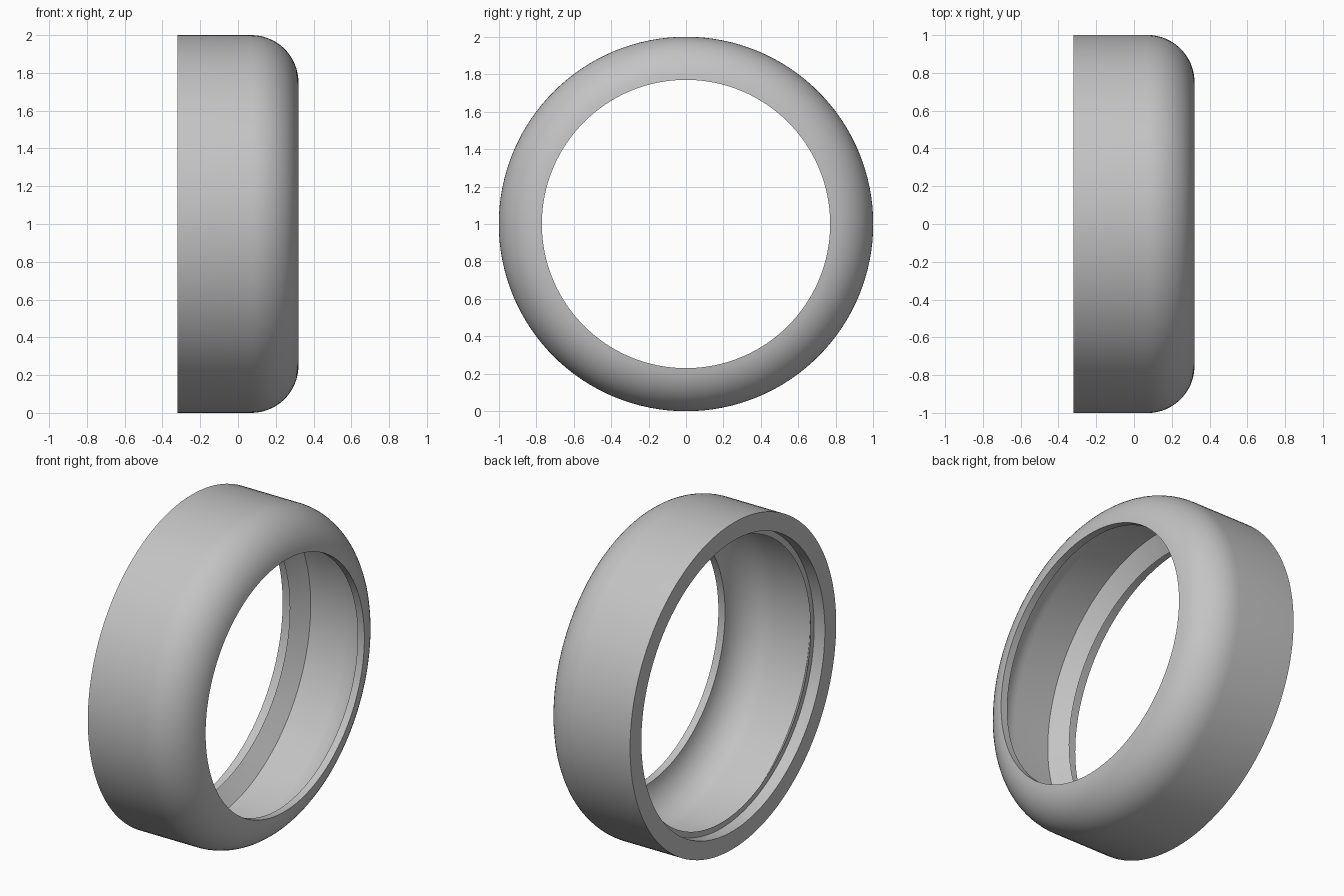
import bpy
import bmesh
import math
from mathutils import Vector, Matrix

cube = bpy.data.objects.get("Cube")
if cube:
    bpy.data.objects.remove(cube, do_unlink=True)

SEGMENTS = 128
ARC_STEPS = 14
HALF_WIDTH = 0.32
HOLE_RADIUS = 0.77
ARC_X, ARC_R = 0.07, 0.75     # centre of the rounded shoulder
OUTER, INNER = 0.25, 0.205    # shoulder radii outside and inside

grey = bpy.data.materials.new("plain_grey")
grey.use_nodes = True
colour = (0.55, 0.55, 0.55, 1)
grey.diffuse_color = colour
grey.node_tree.nodes["Principled BSDF"].inputs["Base Color"].default_value = colour


def shoulder(radius):
    """Quarter arc from the straight wall round to the edge of the hole."""
    end = math.acos((HOLE_RADIUS - ARC_R) / radius)
    angles = [end * i / ARC_STEPS for i in range(ARC_STEPS + 1)]
    return [(ARC_X + radius * math.sin(a), ARC_R + radius * math.cos(a)) for a in angles]


# Wall section as (x, radius): outside, hole edge, inside, bevelled lip, recess
profile = [(-HALF_WIDTH, ARC_R + OUTER)]
profile += shoulder(OUTER)
profile += reversed(shoulder(INNER))
profile += [(-0.175, ARC_R + INNER), (-0.247, 0.855), (-0.247, 0.89), (-HALF_WIDTH, 0.89)]

# Revolve the section around the x axis
bm = bmesh.new()
verts = [bm.verts.new((x, 0, r)) for x, r in profile]
edges = [bm.edges.new((verts[i - 1], verts[i])) for i in range(len(verts))]
bmesh.ops.spin(bm, geom=verts + edges, cent=(0, 0, 0), axis=(1, 0, 0),
               angle=math.tau, steps=SEGMENTS, use_merge=True)
bmesh.ops.remove_doubles(bm, verts=bm.verts, dist=0.0001)
bmesh.ops.translate(bm, verts=bm.verts, vec=(0, 0, 1))
bmesh.ops.recalc_face_normals(bm, faces=bm.faces)

mesh = bpy.data.meshes.new("hollow_ring")
bm.to_mesh(mesh)
bm.free()
mesh.materials.append(grey)
ring = bpy.data.objects.new("hollow_ring", mesh)
bpy.context.collection.objects.link(ring)

# Smooth surfaces, sharp rims
bpy.ops.object.select_all(action="DESELECT")
ring.select_set(True)
bpy.context.view_layer.objects.active = ring
bpy.ops.object.shade_smooth_by_angle(angle=math.radians(30))
